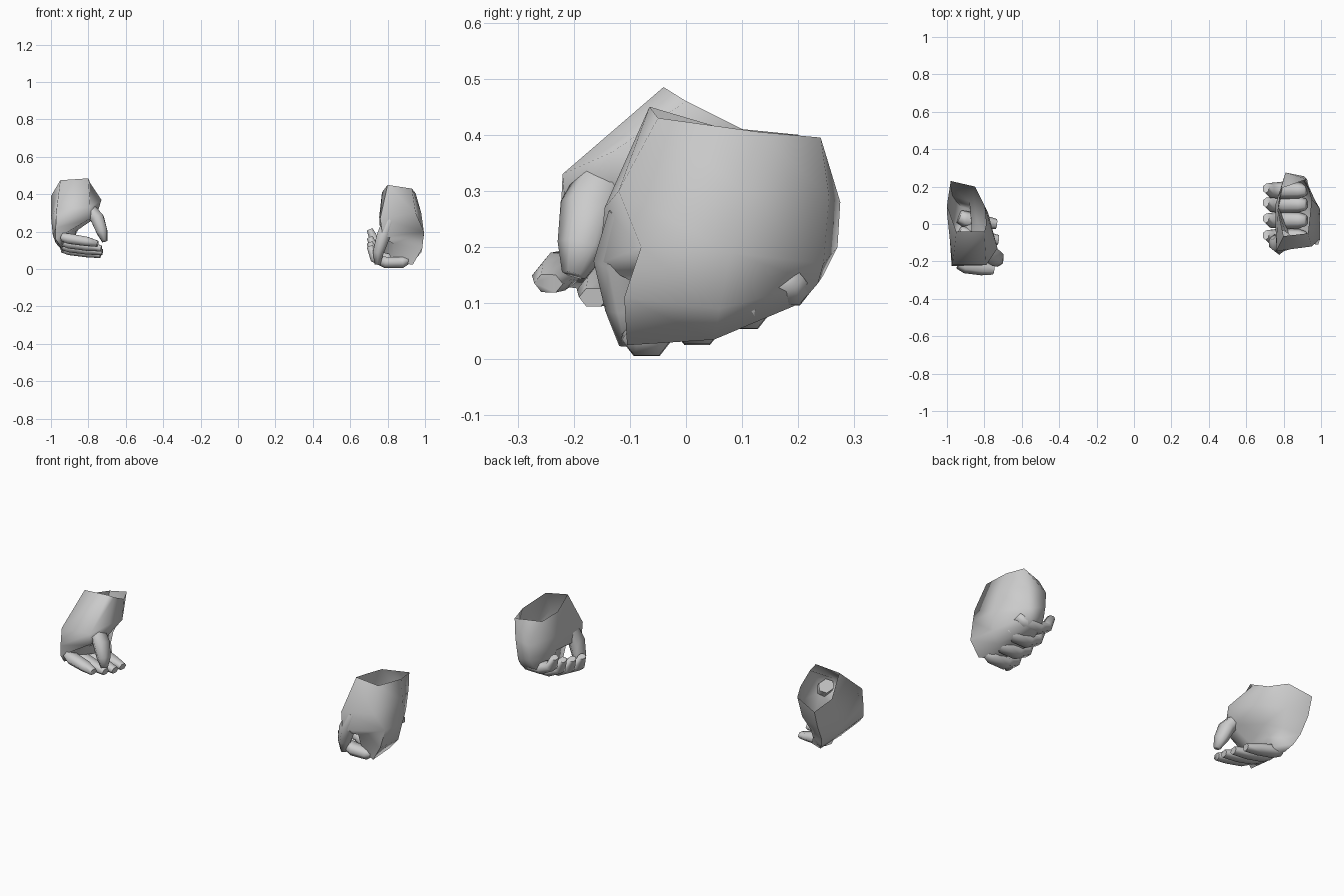
import bpy, bmesh, math
from mathutils import Vector

if "Cube" in bpy.data.objects:
    bpy.data.objects.remove(bpy.data.objects["Cube"])

grey = bpy.data.materials.new("plain_grey")
grey.diffuse_color = (0.6, 0.6, 0.6, 1)
grey.use_nodes = True
grey.node_tree.nodes["Principled BSDF"].inputs["Base Color"].default_value = grey.diffuse_color


def loft(name, rings, cap_start, cap_end):
    """Skin a stack of equal-sized point rings."""
    bm = bmesh.new()
    vs = [[bm.verts.new(p) for p in ring] for ring in rings]
    n = len(vs[0])
    for a, b in zip(vs, vs[1:]):
        for i in range(n):
            j = (i + 1) % n
            bm.faces.new((a[i], a[j], b[j], b[i]))
    if cap_start:
        bm.faces.new(vs[0][::-1])
    if cap_end:
        bm.faces.new(vs[-1])
    bmesh.ops.recalc_face_normals(bm, faces=bm.faces)
    # keep the walls facing outward
    mid = sum((v.co for v in bm.verts), Vector()) / len(bm.verts)
    if sum((f.calc_center_median() - mid).dot(f.normal) * f.calc_area() for f in bm.faces) < 0:
        bmesh.ops.reverse_faces(bm, faces=bm.faces)
    mesh = bpy.data.meshes.new(name)
    bm.to_mesh(mesh)
    bm.free()
    mesh.materials.append(grey)
    ob = bpy.data.objects.new(name, mesh)
    bpy.context.collection.objects.link(ob)
    bpy.ops.object.select_all(action='DESELECT')
    ob.select_set(True)
    bpy.context.view_layer.objects.active = ob
    bpy.ops.object.shade_smooth_by_angle(angle=math.radians(80))


def digit(name, path, radii, flat=1.0, sides=6):
    """Tapered tube along a bent path, flattened across its thickness."""
    pts = [Vector(p) for p in path]
    rings = []
    for k, p in enumerate(pts):
        t = (pts[min(k + 1, len(pts) - 1)] - pts[max(k - 1, 0)]).normalized()
        u = Vector((0, 1, 0))
        u = (u - t * u.dot(t)).normalized()
        w = t.cross(u) * flat
        rings.append([p + radii[k] * (math.cos(a) * u + math.sin(a) * w)
                      for a in (2 * math.pi * i / sides for i in range(sides))])
    loft(name, rings, True, True)


# Left palm: open wrist down to the knuckles, with a ridge leading into the thumb
loft("left_palm", [
    [(-.98, .23, .36), (-.85, .20, .40), (-.80, .10, .41), (-.79, 0, .46),
     (-.80, -.04, .485), (-.95, -.04, .475), (-1, .10, .39)],
    [(-.98, .20, .26), (-.86, .17, .28), (-.78, .06, .31), (-.73, -.13, .37),
     (-.79, -.22, .33), (-.97, -.22, .32), (-1, .06, .28)],
    [(-.97, .15, .17), (-.88, .12, .19), (-.84, .02, .24), (-.76, -.14, .275),
     (-.80, -.215, .265), (-.975, -.225, .22), (-.99, 0, .18)],
    [(-.95, .12, .12), (-.88, .10, .14), (-.87, .01, .18), (-.87, -.12, .20),
     (-.89, -.205, .21), (-.975, -.225, .16), (-.975, -.02, .14)],
    [(-.92, .09, .08), (-.86, .08, .09), (-.87, 0, .125), (-.87, -.12, .155),
     (-.89, -.20, .18), (-.955, -.22, .13), (-.945, -.05, .105)],
], False, True)

# Left thumb grows from the ridge at the front inner edge
digit("left_thumb", [(-.79, -.15, .315), (-.752, -.17, .27), (-.727, -.185, .20), (-.713, -.20, .15)],
      [.05, .055, .045, .022], .75)

# Left fingers reach inward, stepping down toward the back
for name, y, z, tip in (("index", -.235, .15, -.75), ("middle", -.155, .125, -.73),
                        ("ring", -.075, .105, -.725), ("little", .01, .09, -.735)):
    digit("left_" + name + "_finger",
          [(-.935, y + .03, z + .02), (-.90, y + .015, z + .012), (-.81, y, z - .002), (tip, y - .01, z - .015)],
          [.036, .044, .04, .026], .72)

# Right palm: the outer wall wraps under the knuckles, the inner edge rises to an arch
loft("right_palm", [
    [(.925, .24, .395), (.785, .19, .395), (.77, .07, .41), (.80, -.065, .45), (.93, -.05, .43), (.95, .13, .405)],
    [(.91, .255, .29), (.81, .275, .28), (.755, .10, .28), (.76, -.145, .27), (.95, -.12, .30), (.98, .10, .30)],
    [(.90, .245, .17), (.81, .27, .20), (.76, .10, .20), (.775, -.155, .17), (.995, -.08, .20), (.995, .08, .19)],
    [(.89, .235, .135), (.80, .245, .15), (.77, .09, .14), (.83, -.09, .135), (.985, -.11, .11), (.98, .06, .09)],
    [(.87, .205, .10), (.79, .20, .10), (.78, .08, .06), (.83, -.05, .03), (.935, -.105, .025), (.935, .05, .035)],
], False, True)

# Right thumb points down at the front
digit("right_thumb", [(.805, -.085, .25), (.775, -.11, .17), (.75, -.10, .09), (.745, -.095, .025)],
      [.055, .055, .044, .024], .75)

# Right fingers curl under side by side and turn up on the inner side
for name, y, z in (("index", -.07, .035), ("middle", .02, .055), ("ring", .105, .083), ("little", .18, .125)):
    digit("right_" + name + "_finger",
          [(.92, y, z + .02), (.88, y, z), (.79, y, z), (.73, y, z + .025), (.705, y + .01, z + .085)],
          [.03, .044, .046, .04, .026], .75)
